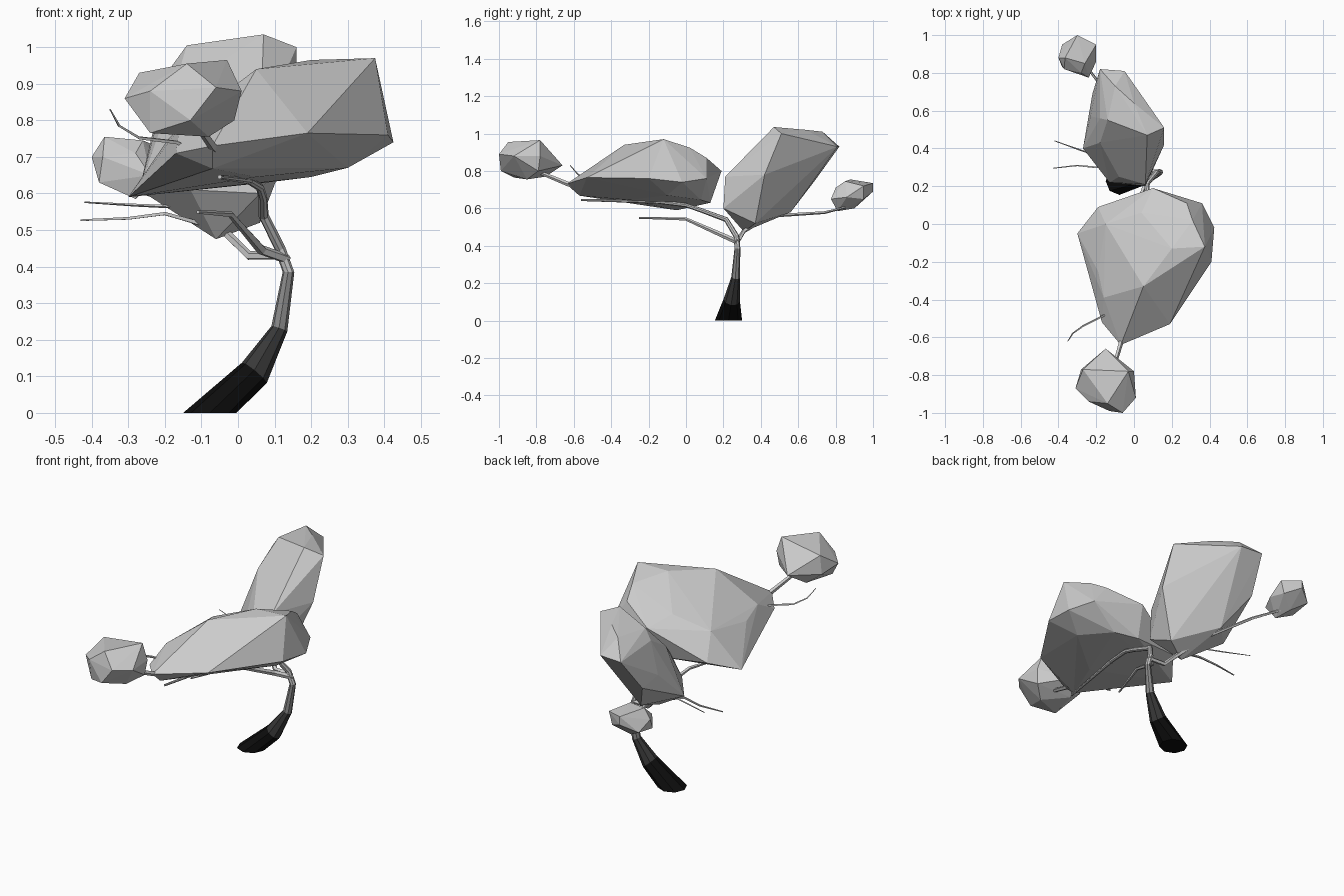
import bpy, bmesh, math
from mathutils import Vector


def finish(name, bm, mats=()):
    bmesh.ops.recalc_face_normals(bm, faces=bm.faces[:])
    me = bpy.data.meshes.new(name)
    bm.to_mesh(me)
    bm.free()
    for m in mats:
        me.materials.append(m)
    ob = bpy.data.objects.new(name, me)
    bpy.context.collection.objects.link(ob)
    return ob


def hull(name, pts):
    """Faceted foliage clump: convex hull of its corner points."""
    bm = bmesh.new()
    for p in pts:
        bm.verts.new(p)
    bmesh.ops.convex_hull(bm, input=bm.verts[:])
    loose = [v for v in bm.verts if not v.link_faces]
    bmesh.ops.delete(bm, geom=loose, context='VERTS')
    return finish(name, bm)


def limb(name, path, sides=5, flat_base=False, mats=()):
    """Tapering faceted tube; path entries are (x, y, z, radius)."""
    bm = bmesh.new()
    pts = [Vector(p[:3]) for p in path]
    rings, u = [], Vector((1, 0, 0))
    for i, p in enumerate(pts):
        a, b = pts[max(i - 1, 0)], pts[min(i + 1, len(pts) - 1)]
        t = (b - a).normalized()
        if i == 0 and flat_base:
            t = Vector((0, 0, 1))
        u = u - t * u.dot(t)
        if u.length < 0.2:
            u = t.orthogonal()
        u.normalize()
        v = t.cross(u)
        rings.append([bm.verts.new(p + path[i][3] * (
            u * math.cos(2 * math.pi * k / sides) +
            v * math.sin(2 * math.pi * k / sides))) for k in range(sides)])
    for i, (r, s) in enumerate(zip(rings, rings[1:])):
        for k in range(sides):
            j = (k + 1) % sides
            f = bm.faces.new((r[k], r[j], s[j], s[k]))
            if mats:
                f.material_index = min(i, len(mats) - 1)
    bm.faces.new(rings[0])
    f = bm.faces.new(rings[-1])
    if mats:
        f.material_index = len(mats) - 1
    return finish(name, bm, mats)


# Bark darkens toward the ground
bark = []
for i, g in enumerate((0.004, 0.04, 0.25, 0.6)):
    m = bpy.data.materials.new(f"bark_{i}")
    m.diffuse_color = (g, g, g, 1)
    bark.append(m)

# Trunk running on into the main front branch
limb("trunk", [(-0.077, 0.227, 0, 0.073), (0.045, 0.245, 0.11, 0.044),
               (0.113, 0.265, 0.23, 0.023), (0.138, 0.275, 0.385, 0.016),
               (0.115, 0.27, 0.45, 0.015), (0.07, 0.215, 0.54, 0.014),
               (0.068, 0.08, 0.59, 0.012), (0.06, 0.0, 0.617, 0.011),
               (0.03, -0.15, 0.635, 0.01), (-0.05, -0.56, 0.645, 0.006)],
     8, True, bark)

# Branches and twigs
limb("front_clump_branch", [(0.03, -0.15, 0.635, 0.012), (-0.02, -0.45, 0.68, 0.012),
                            (-0.07, -0.63, 0.73, 0.013), (-0.12, -0.8, 0.8, 0.01)])
limb("lower_front_branch", [(0.135, 0.275, 0.42, 0.014), (0.065, 0.22, 0.445, 0.014),
                            (-0.02, 0.0, 0.543, 0.009), (-0.11, -0.25, 0.549, 0.005)])
limb("back_branch", [(0.13, 0.275, 0.43, 0.012), (0.03, 0.28, 0.43, 0.013),
                     (-0.02, 0.31, 0.48, 0.012), (-0.1, 0.45, 0.56, 0.01),
                     (-0.18, 0.74, 0.578, 0.008), (-0.28, 0.87, 0.61, 0.006)])
limb("back_twig_low", [(-0.04, 0.34, 0.5, 0.008), (-0.2, 0.3, 0.545, 0.006),
                       (-0.3, 0.31, 0.532, 0.005), (-0.43, 0.295, 0.527, 0.003)], 4)
limb("back_twig_high", [(-0.1, 0.33, 0.56, 0.005), (-0.28, 0.39, 0.568, 0.004),
                        (-0.42, 0.44, 0.576, 0.002)], 4)
limb("front_twig", [(-0.05, -0.42, 0.69, 0.008), (-0.17, -0.49, 0.74, 0.006),
                    (-0.27, -0.54, 0.752, 0.005), (-0.325, -0.58, 0.785, 0.004),
                    (-0.35, -0.62, 0.83, 0.002)], 4)

# Large front canopy, rising to the right
hull("front_canopy", [
    (-0.30, -0.05, 0.59), (-0.19, 0.09, 0.65), (0.10, 0.19, 0.80), (0.28, 0.11, 0.87),
    (0.36, 0.11, 0.76), (0.425, -0.02, 0.74), (0.41, -0.20, 0.76), (0.375, -0.12, 0.97),
    (0.19, -0.53, 0.765), (-0.07, -0.64, 0.73), (-0.17, -0.52, 0.71), (-0.16, -0.39, 0.78),
    (0.05, -0.33, 0.94), (-0.19, -0.25, 0.75), (-0.15, 0.0, 0.78), (0.04, 0.06, 0.845),
    (0.20, -0.13, 0.965), (0.31, 0.02, 0.925), (-0.07, -0.57, 0.668), (0.2, 0.08, 0.645),
    (0.05, -0.3, 0.645), (0.3, -0.1, 0.67), (0.08, 0.13, 0.63)])

# Upright back canopy, leaning backward
hull("back_canopy", [
    (-0.13, 0.22, 0.61), (0.06, 0.20, 0.60), (0.06, 0.21, 0.77), (-0.08, 0.25, 0.74),
    (0.16, 0.42, 0.78), (0.16, 0.51, 1.0), (0.07, 0.47, 1.035), (-0.14, 0.55, 1.005),
    (-0.18, 0.56, 0.95), (-0.18, 0.43, 0.87), (-0.27, 0.40, 0.61), (-0.23, 0.57, 0.78),
    (-0.22, 0.69, 0.75), (-0.18, 0.82, 0.93), (-0.05, 0.81, 0.93), (-0.10, 0.73, 1.01),
    (0.0, 0.64, 1.02), (-0.06, 0.31, 0.475), (0.06, 0.37, 0.52), (-0.21, 0.40, 0.58),
    (-0.12, 0.56, 0.58)])

# Small outlying clumps
hull("front_clump", [
    (-0.15, -0.66, 0.83), (-0.27, -0.77, 0.93), (-0.03, -0.78, 0.965), (-0.14, -0.95, 0.955),
    (-0.31, -0.87, 0.86), (0.01, -0.92, 0.88), (-0.06, -1.0, 0.89), (-0.13, -0.99, 0.80),
    (-0.24, -0.92, 0.765), (-0.01, -0.79, 0.80), (-0.08, -0.85, 0.755), (-0.2, -0.75, 0.77),
    (0.0, -0.78, 0.88), (-0.28, -0.77, 0.83), (-0.24, -0.94, 0.88)])
hull("back_clump", [
    (-0.40, 0.88, 0.70), (-0.365, 0.88, 0.755), (-0.38, 0.95, 0.65), (-0.30, 1.0, 0.735),
    (-0.30, 1.0, 0.69), (-0.20, 0.95, 0.72), (-0.20, 0.86, 0.66), (-0.26, 0.85, 0.745),
    (-0.37, 0.82, 0.70), (-0.24, 0.775, 0.65), (-0.28, 0.81, 0.585), (-0.30, 0.90, 0.60),
    (-0.38, 0.83, 0.63), (-0.22, 0.95, 0.65), (-0.28, 0.80, 0.71)])
